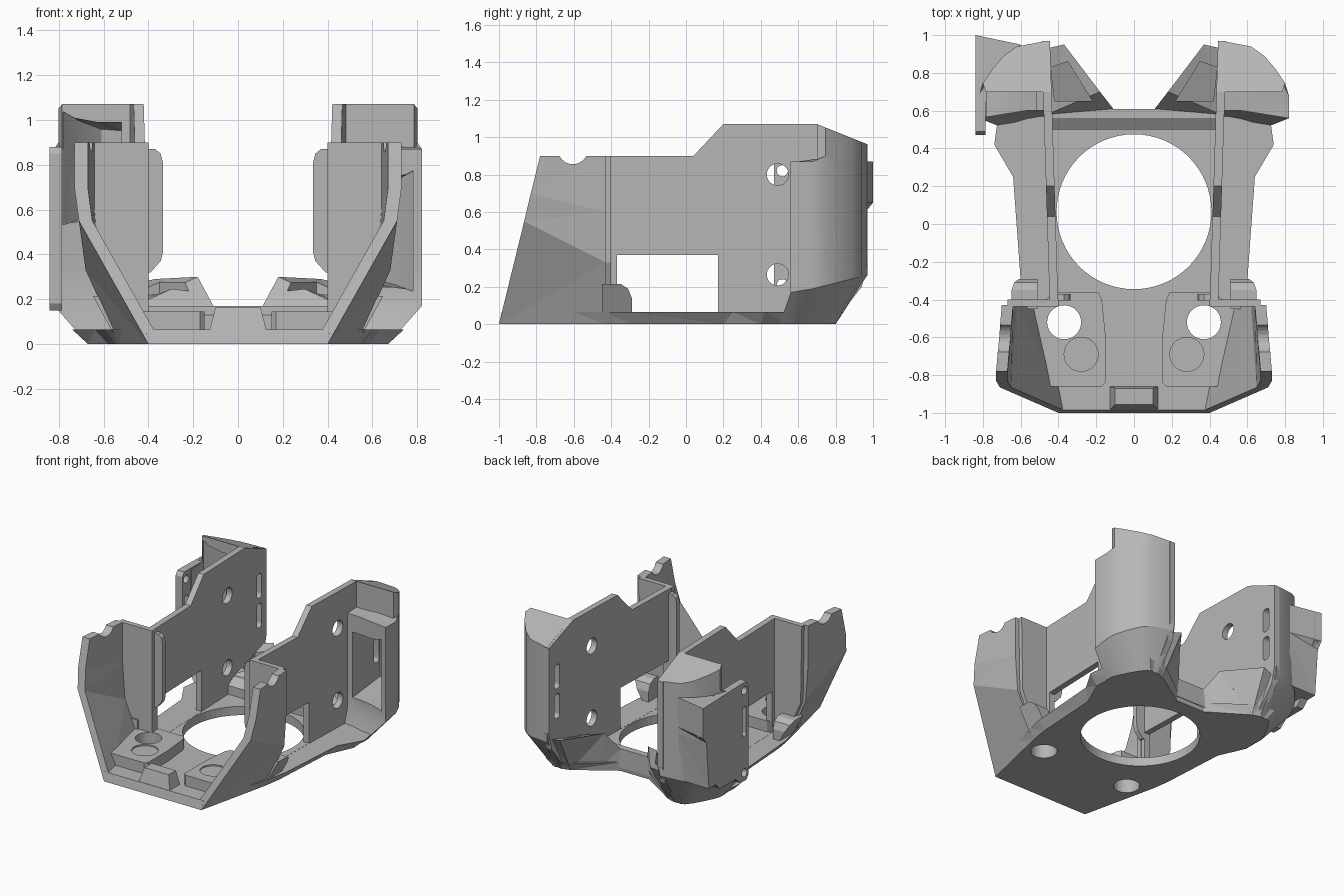
import bpy, bmesh, math

cube = bpy.data.objects.get("Cube")
if cube:
    bpy.data.objects.remove(cube, do_unlink=True)

grey = bpy.data.materials.new("plain grey")
grey.use_nodes = True
COLOUR = (0.47, 0.47, 0.47, 1)
grey.diffuse_color = COLOUR
grey.node_tree.nodes["Principled BSDF"].inputs["Base Color"].default_value = COLOUR


def loft(name, rings, side=1):
    """Closed solid through rings of 3D points; side=-1 mirrors it in x."""
    bm = bmesh.new()
    loops = [[bm.verts.new((x * side, y, z)) for x, y, z in ring] for ring in rings]
    n = len(loops[0])
    bm.faces.new(loops[0])
    bm.faces.new(loops[-1])
    for a, b in zip(loops, loops[1:]):
        for i in range(n):
            j = (i + 1) % n
            bm.faces.new((a[i], a[j], b[j], b[i]))
    bm.normal_update()
    bmesh.ops.triangulate(bm, faces=bm.faces[:], ngon_method='EAR_CLIP')
    bmesh.ops.recalc_face_normals(bm, faces=bm.faces)
    mesh = bpy.data.meshes.new(name)
    bm.to_mesh(mesh)
    bm.free()
    mesh.materials.append(grey)
    ob = bpy.data.objects.new(name, mesh)
    bpy.context.collection.objects.link(ob)
    return ob


def prism_z(name, pts, z0, z1, side=1):
    return loft(name, [[(x, y, z) for x, y in pts] for z in (z0, z1)], side)


def prism_x(name, pts, x0, x1, side=1):
    return loft(name, [[(x, y, z) for y, z in pts] for x in (x0, x1)], side)


def prism_y(name, pts, y0, y1, side=1):
    return loft(name, [[(x, y, z) for x, z in pts] for y in (y0, y1)], side)


def rect(a0, a1, b0, b1):
    return [(a0, b0), (a1, b0), (a1, b1), (a0, b1)]


def circle(a, b, r, n=32):
    return [(a + r * math.cos(2 * math.pi * i / n),
             b + r * math.sin(2 * math.pi * i / n)) for i in range(n)]


def rounded(a0, a1, b0, b1, r, n=4):
    pts = []
    for k, (a, b) in enumerate([(a1 - r, b1 - r), (a0 + r, b1 - r),
                                (a0 + r, b0 + r), (a1 - r, b0 + r)]):
        for i in range(n + 1):
            t = (k + i / n) * math.pi / 2
            pts.append((a + r * math.cos(t), b + r * math.sin(t)))
    return pts


def cut(ob, *cutters):
    for c in cutters:
        c.hide_render = True
        mod = ob.modifiers.new("cut", 'BOOLEAN')
        mod.operation = 'DIFFERENCE'
        mod.solver = 'EXACT'
        mod.object = c
        bpy.context.view_layer.objects.active = ob
        bpy.ops.object.modifier_apply(modifier=mod.name)
        bpy.data.objects.remove(c, do_unlink=True)


def mirrored(half):
    return half + [(-x, y) for x, y in reversed(half)]


def wall_x(y):
    return 0.40 + 0.045 * (y + 0.46) / 1.43


# Floor plate with flared edge and the large round opening
low = mirrored([(0.40, -1), (0.53, -0.43), (0.55, -0.3), (0.58, 0.2), (0.67, 0.4),
                (0.66, 0.55), (0.52, 0.8), (0.4, 0.78), (0.12, 0.60)])
high = mirrored([(0.41, -0.985), (0.57, -0.43), (0.60, -0.3), (0.64, 0.25), (0.74, 0.42),
                 (0.72, 0.56), (0.56, 0.84), (0.4, 0.82), (0.12, 0.61)])
floor = loft("floor_plate", [[(x, y, 0) for x, y in low], [(x, y, 0.065) for x, y in high]])
cut(floor, prism_z("c", circle(0, 0.065, 0.41, 64), -0.1, 0.3))

# Tapered block at the middle of the front edge
loft("front_block", [
    [(x, y, 0.05) for x, y in ((-0.13, -0.985), (0.13, -0.985), (0.13, -0.86), (-0.13, -0.86))],
    [(x, y, 0.165) for x, y in ((-0.10, -0.955), (0.10, -0.955), (0.10, -0.87), (-0.10, -0.87))]])

# Low rim across the back
prism_x("back_rim", [(0.5, 0.03), (0.61, 0.03), (0.61, 0.17), (0.56, 0.17), (0.5, 0.13)],
        -0.46, 0.46)

WALL = [(-0.435, 0.03), (-0.435, 0.9), (0.04, 0.9), (0.2, 1.07), (0.7, 1.07),
        (0.97, 0.96), (0.97, 0.33), (0.94, 0.2), (0.8, 0.02)]
CURVE = [(0.80, 0.745), (0.75, 0.82), (0.69, 0.89), (0.62, 0.94), (0.46, 0.97)]
LEG = [(0.46, 0.6), (0.57, 0.6), (0.82, 0.56), (0.82, 0.68)] + CURVE
FOOT = [(0.46, 0.55), (0.57, 0.53), (0.67, 0.5), (0.67, 0.56), (0.65, 0.61),
        (0.62, 0.67), (0.58, 0.74), (0.54, 0.79), (0.46, 0.8)]
CAP = [(0.46, 0.7), (0.785, 0.7)] + CURVE
POCKET = [(0.52, 0.4), (0.78, 0.4), (0.78, 0.71), (0.71, 0.81), (0.61, 0.905), (0.52, 0.92)]

for side, word in ((1, "left"), (-1, "right")):
    # Long inner wall, splayed slightly toward the back
    wall = loft(word + "_inner_wall",
                [[(wall_x(y) + t, y, z) for y, z in WALL] for t in (0, 0.045)], side)
    cut(wall, prism_x("c", rect(-0.37, 0.17, 0.066, 0.37), 0.2, 0.8, side),
        prism_x("c", circle(0.49, 0.8, 0.058), 0.2, 0.8, side),
        prism_x("c", circle(0.49, 0.265, 0.058), 0.2, 0.8, side))

    # Front cheek: leaning below, upright above, with a dip in its top edge
    levels = [((0.40, -1, 0), (0.53, -0.43, 0), 0.06),
              ((0.71, -0.865, 0.55), (0.68, -0.43, 0.33), 0.06),
              ((0.73, -0.83, 0.7), (0.70, -0.43, 0.6), 0.06),
              ((0.73, -0.78, 0.9), (0.70, -0.43, 0.9), 0.06)]
    cheek = loft(word + "_front_cheek",
                 [[f, r, (r[0] - t, r[1], r[2]), (f[0] - t, f[1], f[2])]
                  for f, r, t in levels], side)
    cut(cheek, prism_x("c", circle(-0.605, 0.935, 0.08, 24), 0.4, 1, side))

    # Cross wall joining cheek and inner wall, with a stiffening flange inside
    prism_y(word + "_cross_wall",
            [(0.40, 0.05), (0.54, 0.05), (0.66, 0.33), (0.67, 0.9), (0.40, 0.9)],
            -0.438, -0.40, side)
    prism_y(word + "_flange",
            [(0.41, 0.32), (0.39, 0.32), (0.345, 0.37), (0.335, 0.41), (0.335, 0.81),
             (0.345, 0.85), (0.37, 0.87), (0.41, 0.87)], -0.405, -0.37, side)

    # Rounded ear behind the cheek, leaning with the hull
    ear = [(-0.45, 0.05), (-0.29, 0.05), (-0.29, 0.14), (-0.31, 0.19),
           (-0.35, 0.215), (-0.45, 0.215)]
    loft(word + "_ear", [[(0.51, y, z) for y, z in ear],
                         [(0.53 + 0.55 * z, y, z) for y, z in ear]], side)

    # Raised pad at the front with one through hole and one shallow seat
    pad = prism_z(word + "_front_pad",
                  [(0.15, -0.84), (0.17, -0.86), (0.45, -0.86), (0.53, -0.45),
                   (0.42, -0.36), (0.19, -0.36), (0.17, -0.40), (0.15, -0.60)],
                  0.05, 0.145, side)
    cut(pad, prism_z("c", circle(0.28, -0.69, 0.09), 0.135, 0.3, side))
    for part in (pad, floor, cheek):
        cut(part, prism_z("c", circle(0.37, -0.52, 0.09), -0.1, 0.3, side))

    # Rear leg: tapered foot, tall flank and sloping cap, hollow toward the front
    leg = loft(word + "_rear_leg", [
        [(x, y, 0) for x, y in FOOT],
        [(x, y, 0.17 + 0.25 * max(0, y - 0.6)) for x, y in LEG],
        [(x, y, 0.34) for x, y in LEG],
        [(x, y, 0.87 + 0.03 * (y > 0.7)) for x, y in LEG]], side)
    cap = loft(word + "_rear_cap", [
        [(x, y, 0.6) for x, y in CAP],
        [(x, y, 1.07 - 0.4 * (y - 0.7)) for x, y in CAP]], side)
    z0, z1 = (0.235, 0.775) if side == 1 else (0.53, 1.04)
    for part in (leg, cap):
        cut(part, loft("c", [
            [(x, y, z0 + 0.25 * max(0, y - 0.7)) for x, y in POCKET],
            [(x, y, z1 - 0.4 * max(0, y - 0.7)) for x, y in POCKET]], side))

    # Two upright slots from the inside into the leg
    for z in (0.41, 0.63):
        for part in (wall, leg, cap):
            cut(part, prism_x("c", rounded(0.85, 0.91, z, z + 0.18, 0.025), 0.3, 0.56, side))

    # Soft shading around the curved back of the leg
    for part in (leg, cap):
        bpy.ops.object.select_all(action='DESELECT')
        part.select_set(True)
        bpy.context.view_layer.objects.active = part
        bpy.ops.object.shade_smooth_by_angle(angle=math.radians(27))

    # Low scoop between leg and rim
    scoop = loft(word + "_rear_scoop", [
        [(0.12, 0.6, 0), (0.46, 0.58, 0), (0.46, 0.8, 0), (0.4, 0.78, 0), (0.25, 0.68, 0)],
        [(0.11, 0.61, 0.17), (0.46, 0.58, 0.17), (0.46, 0.93, 0.27),
         (0.37, 0.95, 0.29), (0.18, 0.70, 0.30)]], side)
    tray = [(0.22, 0.65), (0.42, 0.65), (0.44, 0.83), (0.35, 0.86)]
    cut(scoop, loft("c", [[(x, y, 0.14 + 0.4 * (y - 0.65)) for x, y in tray],
                          [(x, y, 0.5) for x, y in tray]], side))

# Mounting bracket on the right leg only
bracket = prism_x("right_bracket", [
    (0.47, 0.18), (0.49, 0.15), (0.56, 0.15), (0.62, 0.2), (0.8, 0.2), (0.9, 0.3),
    (0.95, 0.6), (0.99, 0.64), (0.99, 0.87), (0.56, 0.88), (0.49, 0.88), (0.47, 0.85)],
    -0.84, -0.785)
for hole in (circle(0.515, 0.82, 0.03, 20), circle(0.515, 0.21, 0.03, 20),
             rounded(0.495, 0.535, 0.48, 0.7, 0.018)):
    cut(bracket, prism_x("c", hole, -1, -0.7))

# Solid web filling the corner between bracket and leg
web = [(-0.84, 1.0), (-0.6, 0.95), (-0.62, 0.93), (-0.73, 0.83), (-0.80, 0.72), (-0.84, 0.72)]
loft("right_bracket_web", [[(x, min(y, top), z) for x, y in web]
                           for z, top in ((0.25, 0.93), (0.6, 0.96), (0.65, 1), (0.87, 1))])
